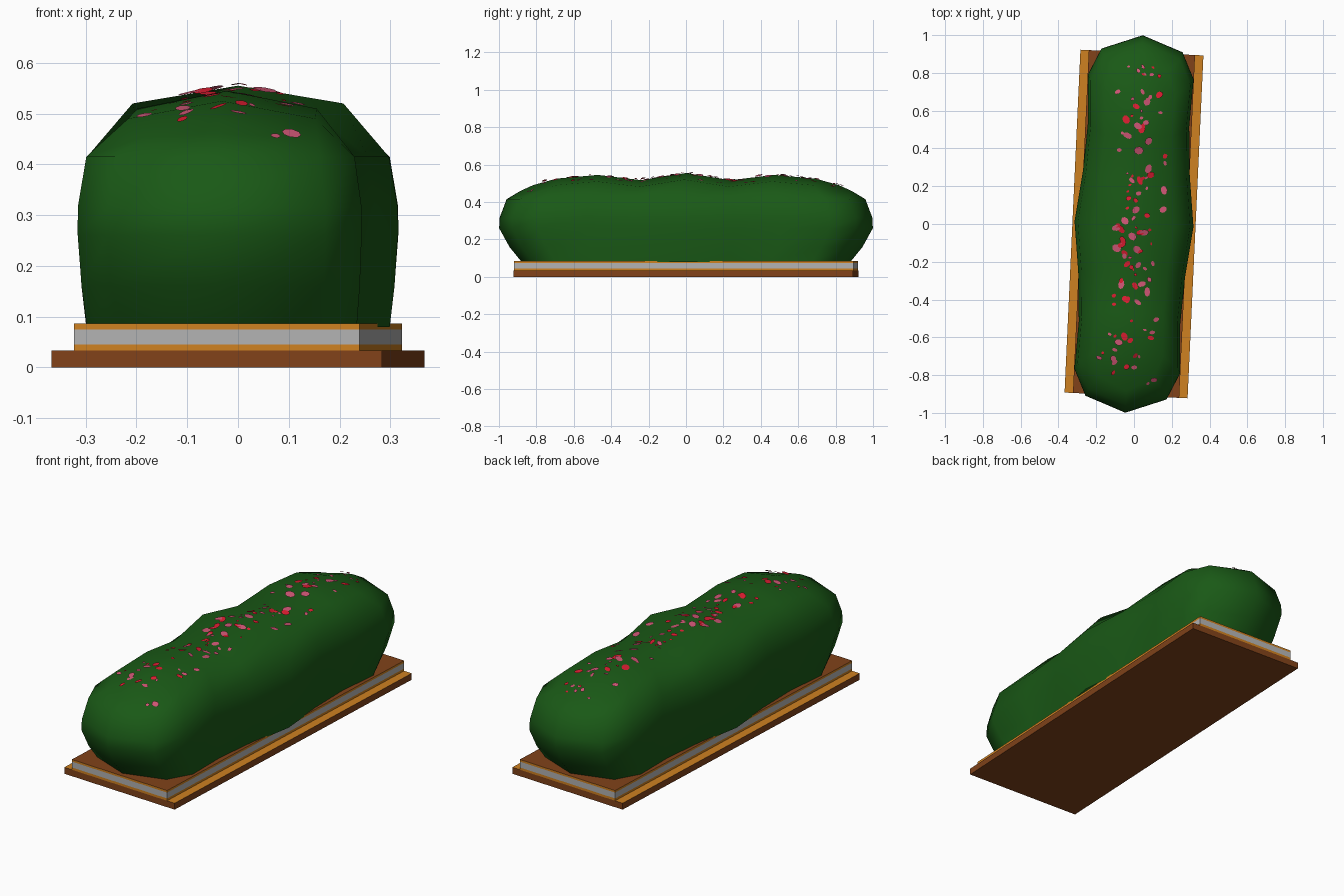
import bpy, bmesh, math, random
from mathutils import Matrix, Vector
from mathutils.bvhtree import BVHTree

if "Cube" in bpy.data.objects:
    bpy.data.objects.remove(bpy.data.objects["Cube"])

random.seed(7)
TURN = Matrix.Rotation(math.radians(-2.65), 4, 'Z')


def mat(name, rgb):
    m = bpy.data.materials.new(name)
    m.diffuse_color = (*rgb, 1)
    m.use_nodes = True
    m.node_tree.nodes["Principled BSDF"].inputs["Base Color"].default_value = m.diffuse_color
    return m


BROWN = mat("brown", (0.22, 0.055, 0.01))
ORANGE = mat("orange", (0.62, 0.22, 0.015))
GREY = mat("grey", (0.45, 0.45, 0.45))
GREEN = mat("green", (0.01, 0.1, 0.008))
RED = mat("red", (0.7, 0.012, 0.03))
PINK = mat("pink", (0.6, 0.09, 0.17))


def make(name, bm, mats, smooth=False):
    me = bpy.data.meshes.new(name)
    bmesh.ops.recalc_face_normals(bm, faces=bm.faces) if name != "petals" else None
    for f in bm.faces:
        f.smooth = smooth
    bm.transform(TURN)
    bm.to_mesh(me)
    for m in mats:
        me.materials.append(m)
    ob = bpy.data.objects.new(name, me)
    bpy.context.collection.objects.link(ob)
    return ob


def slab(name, width, length, z0, z1, side, top=None):
    bm = bmesh.new()
    bmesh.ops.create_cube(bm, size=1, matrix=Matrix.Translation((0, 0, (z0 + z1) / 2))
                          @ Matrix.Diagonal((width, length, z1 - z0, 1)))
    bm.normal_update()
    for f in bm.faces:
        if top and f.normal.z > 0.9:
            f.material_index = 1
    make(name, bm, [side, top] if top else [side])


# Planter: wide base, then a banded trough with soil on top
slab("base_board", 0.652, 1.817, 0, 0.033, BROWN, ORANGE)
slab("lower_trim", 0.563, 1.817, 0.033, 0.045, ORANGE)
slab("trough_band", 0.563, 1.817, 0.045, 0.075, GREY)
slab("upper_trim_and_soil", 0.563, 1.817, 0.075, 0.086, ORANGE, BROWN)

# Hedge: stations along half the length (y, half width, ridge height)
ST = [(0, 0.315, 0.555), (0.27, 0.283, 0.517), (0.53, 0.268, 0.545),
      (0.78, 0.28, 0.525), (0.92, 0.215, 0.49), (1.0, 0, 0.46)]
N = len(ST) - 1
# Rings from bottom to top (x scale, y scale, z; None follows the ridge)
RINGS = [(0.95, 0.88, 0.08), (0.98, 0.945, 0.16), (1, 1, 0.26), (1, 0.998, 0.315),
         (0.945, 0.96, 0.415), (0.66, 0.885, None)]
# Walk round the plan outline: (station, side sign, end sign)
LOOP = ([(j, 1, 1) for j in range(N + 1)] + [(j, -1, 1) for j in range(N - 1, -1, -1)]
        + [(j, -1, -1) for j in range(1, N + 1)] + [(j, 1, -1) for j in range(N - 1, 0, -1)])

bm = bmesh.new()
rows = []
for fx, fy, z in RINGS:
    rows.append([bm.verts.new((sx * ST[j][1] * fx, sy * ST[j][0] * fy,
                               z or ST[j][2] - 0.035 * (j < N)))
                 for j, sx, sy in LOOP])
ridge = {}
for i, (j, sx, sy) in enumerate(LOOP):
    if j == N:
        ridge[j, sy] = rows[-1][i]
for j in range(N):
    for sy in (1, -1):
        if j == 0 and sy == -1:
            ridge[0, -1] = ridge[0, 1]
        else:
            ridge[j, sy] = bm.verts.new((0, sy * ST[j][0] * 0.89, ST[j][2]))
rows.append([ridge[j, sy] for j, sx, sy in LOOP])
for a, b in zip(rows, rows[1:]):
    for i in range(len(LOOP)):
        k = (i + 1) % len(LOOP)
        bm.faces.new(list(dict.fromkeys((a[i], a[k], b[k], b[i]))))
bmesh.ops.recalc_face_normals(bm, faces=bm.faces)
tree = BVHTree.FromBMesh(bm)
make("hedge", bm, [GREEN], smooth=True)

# Petals scattered along the crown, lying on the foliage
bm = bmesh.new()
for _ in range(115):
    x = max(-0.15, min(0.15, random.gauss(0, 0.075)))
    y = random.uniform(-0.84, 0.84)
    hit, normal, _i, _d = tree.ray_cast(Vector((x, y, 2)), Vector((0, 0, -1)))
    if hit is None:
        continue
    if normal.z < 0:
        normal = -normal
    r = random.uniform(0.008, 0.026)
    m = (Matrix.Translation(hit + normal * random.uniform(0.003, 0.009))
         @ normal.to_track_quat('Z', 'Y').to_matrix().to_4x4()
         @ Matrix.Rotation(random.uniform(0, math.tau), 4, 'Z')
         @ Matrix.Rotation(random.uniform(-0.15, 0.15), 4, 'X')
         @ Matrix.Diagonal((r, r * random.uniform(0.55, 0.85), 1, 1)))
    res = bmesh.ops.create_circle(bm, cap_ends=True, segments=8, radius=1, matrix=m)
    tint = random.randint(0, 1)
    for f in {f for v in res["verts"] for f in v.link_faces}:
        f.material_index = tint
        f.normal_update()
        if f.normal.z < 0:
            f.normal_flip()
make("petals", bm, [RED, PINK])
